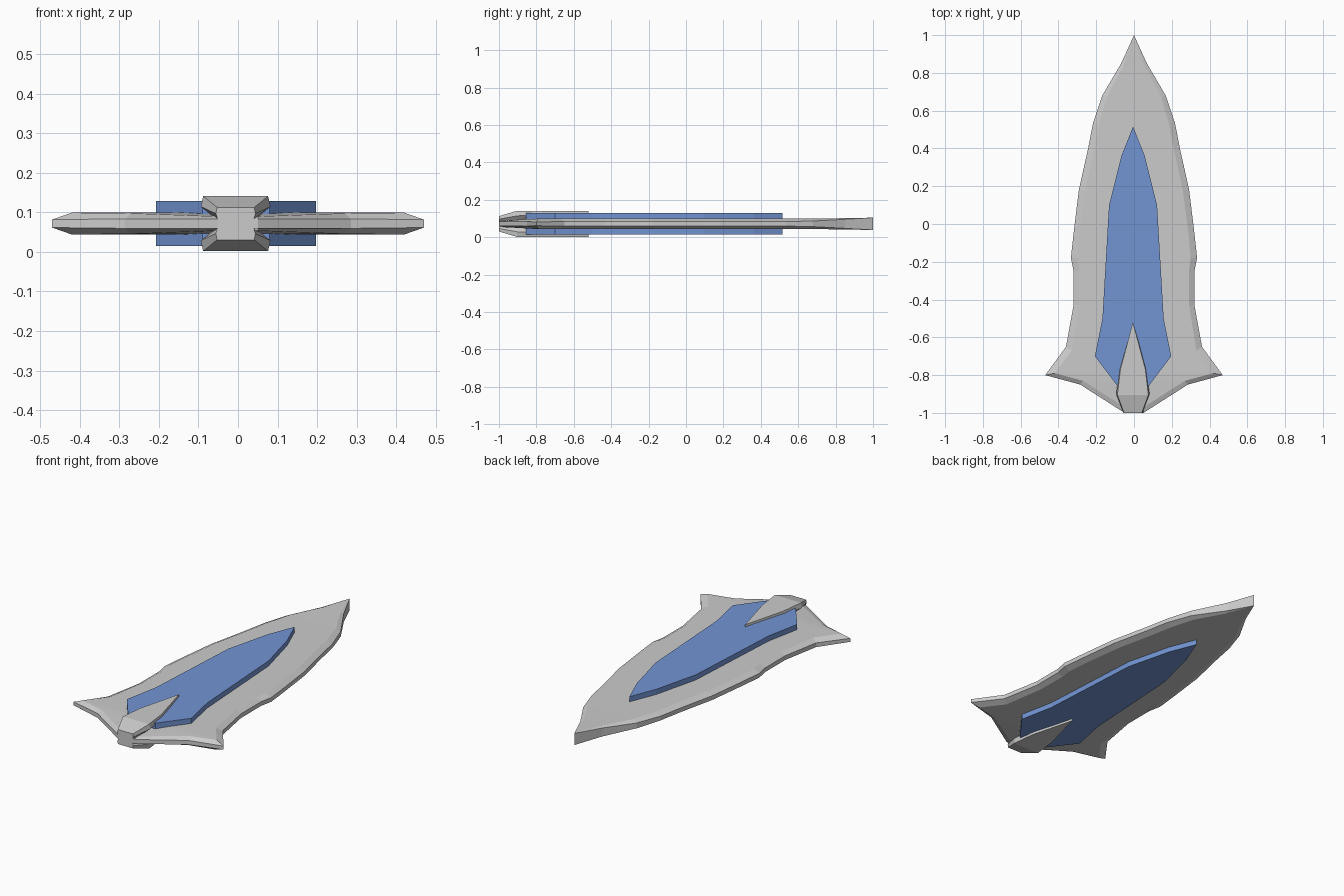
import bpy, bmesh

if "Cube" in bpy.data.objects:
    bpy.data.objects.remove(bpy.data.objects["Cube"])

MID = 0.0715  # height of the horizontal symmetry plane


def loft(name, sections, cx=0.0, color=None):
    """Skin sections of (x, y, height) points, mirrored left/right and top/bottom."""
    bm = bmesh.new()
    rings = []
    for s in sections:
        quarter = list(s)
        ring = [(cx + x, y, MID + h) for x, y, h in quarter]
        ring += [(cx + x, y, MID - h) for x, y, h in reversed(quarter)]
        ring += [(cx - x, y, MID - h) for x, y, h in quarter]
        ring += [(cx - x, y, MID + h) for x, y, h in reversed(quarter)]
        rings.append([bm.verts.new(p) for p in ring])
    n = len(rings[0])
    for a, b in zip(rings, rings[1:]):
        for i in range(n):
            j = (i + 1) % n
            bm.faces.new((a[i], a[j], b[j], b[i]))
    for end in (rings[0], rings[-1]):
        bm.faces.new(end)
    bmesh.ops.remove_doubles(bm, verts=bm.verts, dist=0.0005)
    bmesh.ops.dissolve_degenerate(bm, edges=bm.edges, dist=0.0001)
    bmesh.ops.recalc_face_normals(bm, faces=bm.faces)
    mesh = bpy.data.meshes.new(name)
    bm.to_mesh(mesh)
    bm.free()
    ob = bpy.data.objects.new(name, mesh)
    bpy.context.collection.objects.link(ob)
    if color:
        mat = bpy.data.materials.new(name + "_paint")
        mat.diffuse_color = color
        mat.use_nodes = True
        mat.node_tree.nodes["Principled BSDF"].inputs["Base Color"].default_value = mat.diffuse_color
        mesh.materials.append(mat)
    return ob


# Shield body: flat-face edge (x, y, half height), then outer rim (x, y, half height)
body = [
    ((0, 1.0, .033), (0, 1.0, .033)),
    ((.055, .84, .030), (.068, .85, .024)),
    ((.145, .67, .028), (.168, .68, .015)),
    ((.185, .53, .0275), (.217, .535, .012)),
    ((.212, .39, .0275), (.243, .40, .012)),
    ((.258, .18, .0275), (.292, .18, .012)),
    ((.288, -.05, .0275), (.320, -.05, .012)),
    ((.300, -.18, .0275), (.334, -.18, .012)),
    ((.290, -.25, .0275), (.320, -.25, .012)),
    ((.292, -.43, .0275), (.320, -.43, .012)),
    ((.330, -.67, .0275), (.360, -.65, .012)),
    ((.420, -.79, .0275), (.470, -.80, .010)),
    ((.270, -.83, .0260), (.285, -.85, .012)),
    ((.050, -.97, .0180), (.050, -1.0, .012)),
]
loft("shield_body", body)

# Blue plate passing through the body
plate = [(0, .515), (.062, .36), (.127, .10), (.162, -.50), (.202, -.70), (.085, -.855)]
loft("blue_plate", [[(x, y, .057)] for x, y in plate], -.005, (.17, .30, .65, 1))

# Clasp at the base: narrow top edge, wider side, waist hidden in the body
clasp = [
    ((0, -.52, .0695), (0, -.52, .05), (0, -.52, .03)),
    ((.066, -.77, .0695), (.072, -.77, .045), (.060, -.77, .02)),
    ((.082, -.905, .0695), (.088, -.90, .043), (.058, -.91, .018)),
    ((.047, -1.0, .041), (.050, -1.0, .025), (.046, -1.0, .012)),
]
loft("clasp", clasp, -.006)
